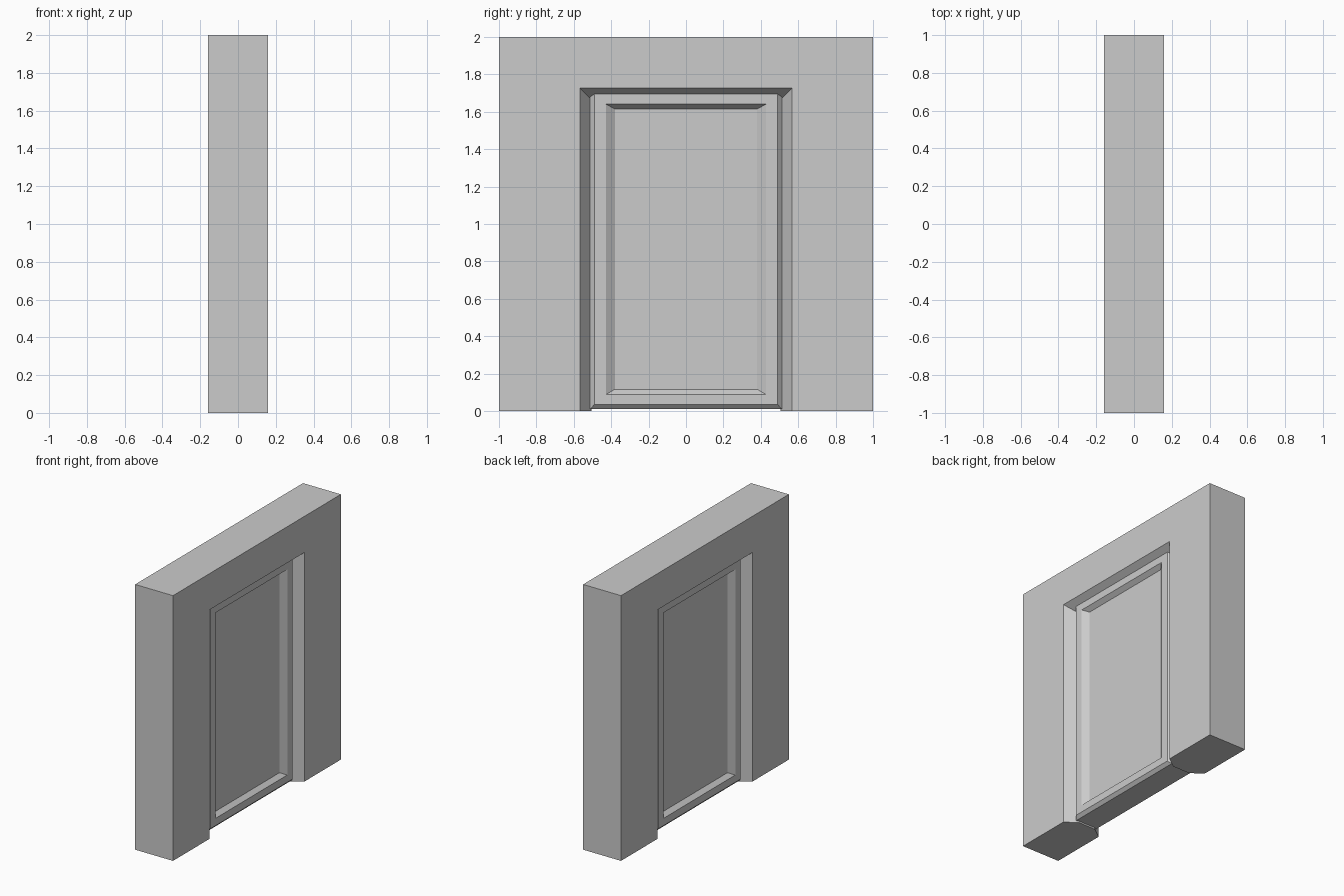
import bpy, bmesh

if "Cube" in bpy.data.objects:
    bpy.data.objects.remove(bpy.data.objects["Cube"])


def finish(name, bm):
    bmesh.ops.recalc_face_normals(bm, faces=bm.faces[:])
    mesh = bpy.data.meshes.new(name)
    bm.to_mesh(mesh)
    bm.free()
    obj = bpy.data.objects.new(name, mesh)
    bpy.context.collection.objects.link(obj)
    return obj


def ring(bm, x, half_width, bottom, top):
    """Rectangle in the YZ plane: lower left, upper left, upper right, lower right."""
    w = half_width
    return [bm.verts.new((x, y, z)) for y, z in
            ((-w, bottom), (-w, top), (w, top), (w, bottom))]


def bridge(bm, a, b, sides):
    for i in range(sides):
        j = (i + 1) % 4
        bm.faces.new((a[i], a[j], b[j], b[i]))


T = 0.158   # half wall thickness
J = 0.07    # half depth of the straight jamb

# Wall: arch-shaped loop swept around its cross-section, with splayed jambs
bm = bmesh.new()
section = [(-T, 1.0, 2.0), (-T, 0.567, 1.727), (-J, 0.504, 1.664),
           (J, 0.504, 1.664), (T, 0.567, 1.727), (T, 1.0, 2.0)]
rings = [ring(bm, x, w, 0, top) for x, w, top in section]
for k, r in enumerate(rings):
    bridge(bm, r, rings[(k + 1) % len(rings)], 3)
for end in (0, 3):
    bm.faces.new([r[end] for r in rings])
finish("wall", bm)

# Door: chamfered slab with a sunken panel on both sides
bm = bmesh.new()
half = [(0.090, 0.512, 0.012, 1.717),   # slab edge
        (0.112, 0.490, 0.035, 1.695),   # chamfered front
        (0.112, 0.427, 0.090, 1.640),   # panel rim
        (0.080, 0.380, 0.117, 1.614)]   # panel floor
profile = [(-x, w, b, t) for x, w, b, t in reversed(half)] + half
rings = [ring(bm, *p) for p in profile]
for a, b in zip(rings, rings[1:]):
    bridge(bm, a, b, 4)
bm.faces.new(rings[0])
bm.faces.new(rings[-1])
finish("door", bm)
